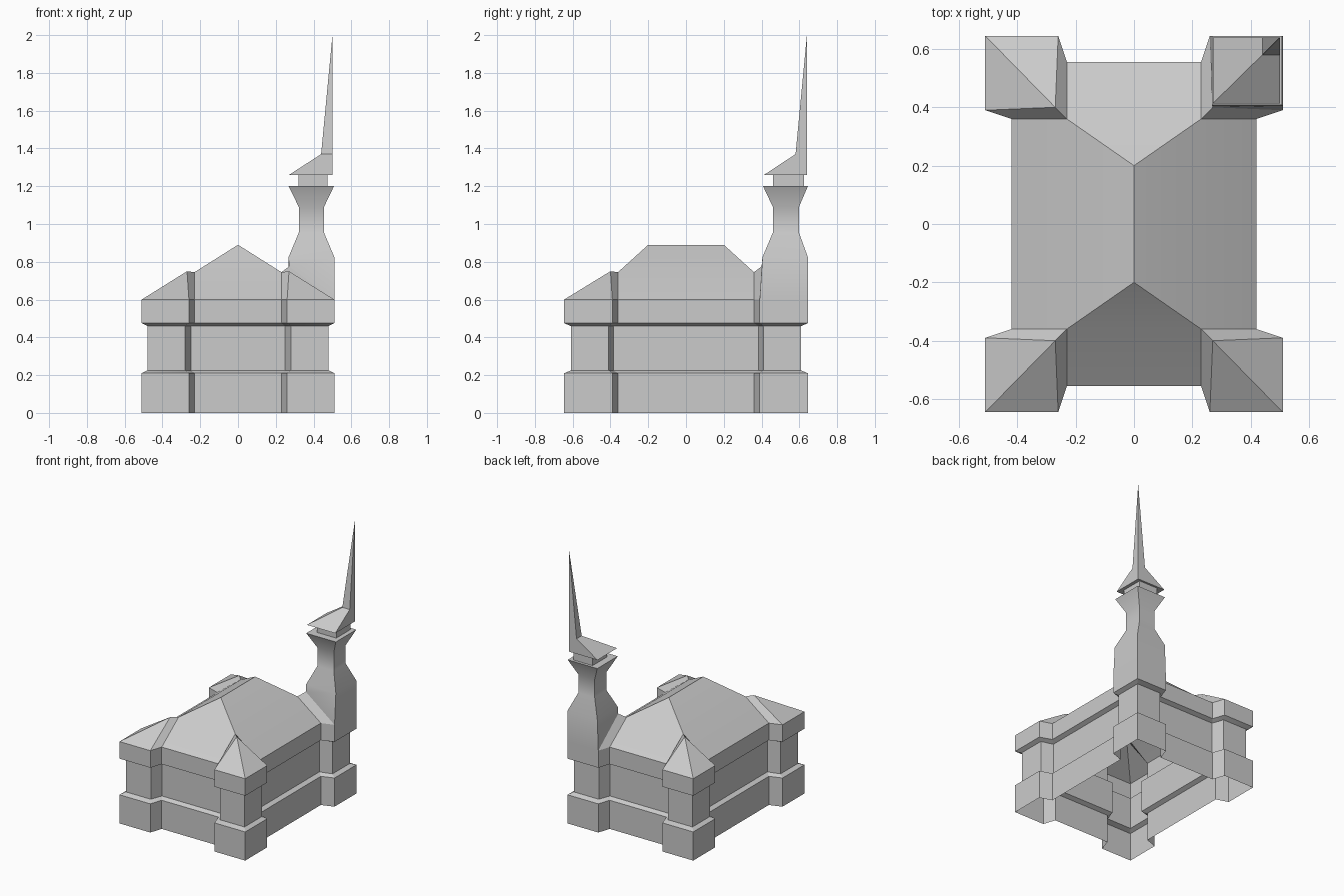
import bpy, bmesh, math

if "Cube" in bpy.data.objects:
    bpy.data.objects.remove(bpy.data.objects["Cube"])

stone = bpy.data.materials.new("light_grey_stone")
stone.use_nodes = True
stone.diffuse_color = (0.6, 0.6, 0.6, 1)
stone.node_tree.nodes["Principled BSDF"].inputs["Base Color"].default_value = (0.6, 0.6, 0.6, 1)


def finish(name, bm):
    bmesh.ops.remove_doubles(bm, verts=bm.verts, dist=0.0005)
    bmesh.ops.recalc_face_normals(bm, faces=bm.faces)
    mesh = bpy.data.meshes.new(name)
    bm.to_mesh(mesh)
    bm.free()
    mesh.materials.append(stone)
    obj = bpy.data.objects.new(name, mesh)
    bpy.context.collection.objects.link(obj)
    bpy.ops.object.select_all(action='DESELECT')
    obj.select_set(True)
    bpy.context.view_layer.objects.active = obj
    bpy.ops.object.shade_smooth_by_angle(angle=math.radians(30))
    return obj


def face(bm, *points):
    return bm.faces.new([bm.verts.new(p) for p in points])


def outline(quarter, z):
    """Mirror a quarter plan, running side to back, into a closed ring."""
    ring = []
    for sx, sy, step in ((1, 1, 1), (-1, 1, -1), (-1, -1, 1), (1, -1, -1)):
        ring += [(sx * x, sy * y, z) for x, y in quarter[::step]]
    return ring


def bridge(bm, low, high):
    n = len(low)
    for i in range(n):
        j = (i + 1) % n
        face(bm, low[i], low[j], high[j], high[i])


def square(x0, x1, y0, y1, z):
    return [(x0, y0, z), (x1, y0, z), (x1, y1, z), (x0, y1, z)]


# Walls: an open shell with a recessed middle band and corner pavilions
wide = [(0.42, 0.36), (0.51, 0.39), (0.51, 0.645), (0.26, 0.645), (0.23, 0.555)]
narrow = [(0.39, 0.385), (0.48, 0.41), (0.48, 0.61), (0.28, 0.61), (0.25, 0.525)]
levels = [(wide, 0), (wide, 0.21), (narrow, 0.225), (narrow, 0.46), (wide, 0.475), (wide, 0.6)]
bm = bmesh.new()
rings = [outline(plan, z) for plan, z in levels]
for low, high in zip(rings, rings[1:]):
    bridge(bm, low, high)
finish("walls", bm)

# Main hipped roof, with its corners cut back to the pavilions
EAVE, VALLEY, RIDGE = 0.6, 0.745, 0.89
bm = bmesh.new()
for s in (1, -1):
    ridge = [(0, -0.2, RIDGE), (0, 0.2, RIDGE)]
    face(bm, (s * 0.42, -0.36, EAVE), (s * 0.42, 0.36, EAVE),
         (s * 0.23, 0.36, VALLEY), (s * 0.23, -0.36, VALLEY))
    face(bm, (s * 0.23, -0.36, VALLEY), (s * 0.23, 0.36, VALLEY), *ridge[::-1])
    face(bm, (-0.23, s * 0.555, EAVE), (0.23, s * 0.555, EAVE),
         (0.23, s * 0.36, VALLEY), (-0.23, s * 0.36, VALLEY))
    face(bm, (-0.23, s * 0.36, VALLEY), (0.23, s * 0.36, VALLEY), (0, s * 0.2, RIDGE))
finish("main_roof", bm)

# Pavilion roofs; the back left corner only gets the flanks that meet the tower
for name, sx, sy in (("front_left", 1, -1), ("front_right", -1, -1),
                     ("back_right", -1, 1), ("back_left", 1, 1)):
    tower = name == "back_left"
    side, side_out, corner, end_out, end = [(sx * x, sy * y, EAVE) for x, y in wide]
    peak = (sx * 0.27, sy * 0.40, 0.775 if tower else 0.75)
    valley = (sx * 0.23, sy * 0.36, VALLEY)
    bm = bmesh.new()
    face(bm, side, side_out, peak, valley)
    face(bm, end_out, end, valley, peak)
    if not tower:
        face(bm, side_out, corner, peak)
        face(bm, corner, end_out, peak)
    finish(name + "_pavilion_roof", bm)

# Tower shaft: waisted square column, its inner corner rising from the roof
bm = bmesh.new()
base = [(0.27, 0.40, 0.775), (0.51, 0.39, EAVE), (0.51, 0.645, EAVE), (0.26, 0.645, EAVE)]
shaft = [base,
         square(0.268, 0.51, 0.405, 0.645, 0.825),
         square(0.322, 0.455, 0.46, 0.598, 0.955),
         square(0.322, 0.455, 0.46, 0.598, 1.09),
         square(0.268, 0.508, 0.408, 0.645, 1.2)]
for low, high in zip(shaft, shaft[1:]):
    bridge(bm, low, high)
face(bm, *shaft[-1])
finish("tower_shaft", bm)

# Narrow neck under the spire
bm = bmesh.new()
bridge(bm, square(0.32, 0.475, 0.46, 0.625, 1.2), square(0.32, 0.475, 0.46, 0.625, 1.26))
finish("tower_neck", bm)

# Spire: flared skirt and a needle leaning to the outer corner
bm = bmesh.new()
skirt = square(0.27, 0.5, 0.413, 0.64, 1.26)
needle = square(0.44, 0.5, 0.58, 0.64, 1.37)
bridge(bm, skirt, needle)
face(bm, *skirt)
for i in range(4):
    face(bm, needle[i], needle[(i + 1) % 4], (0.5, 0.64, 2.0))
finish("spire", bm)
